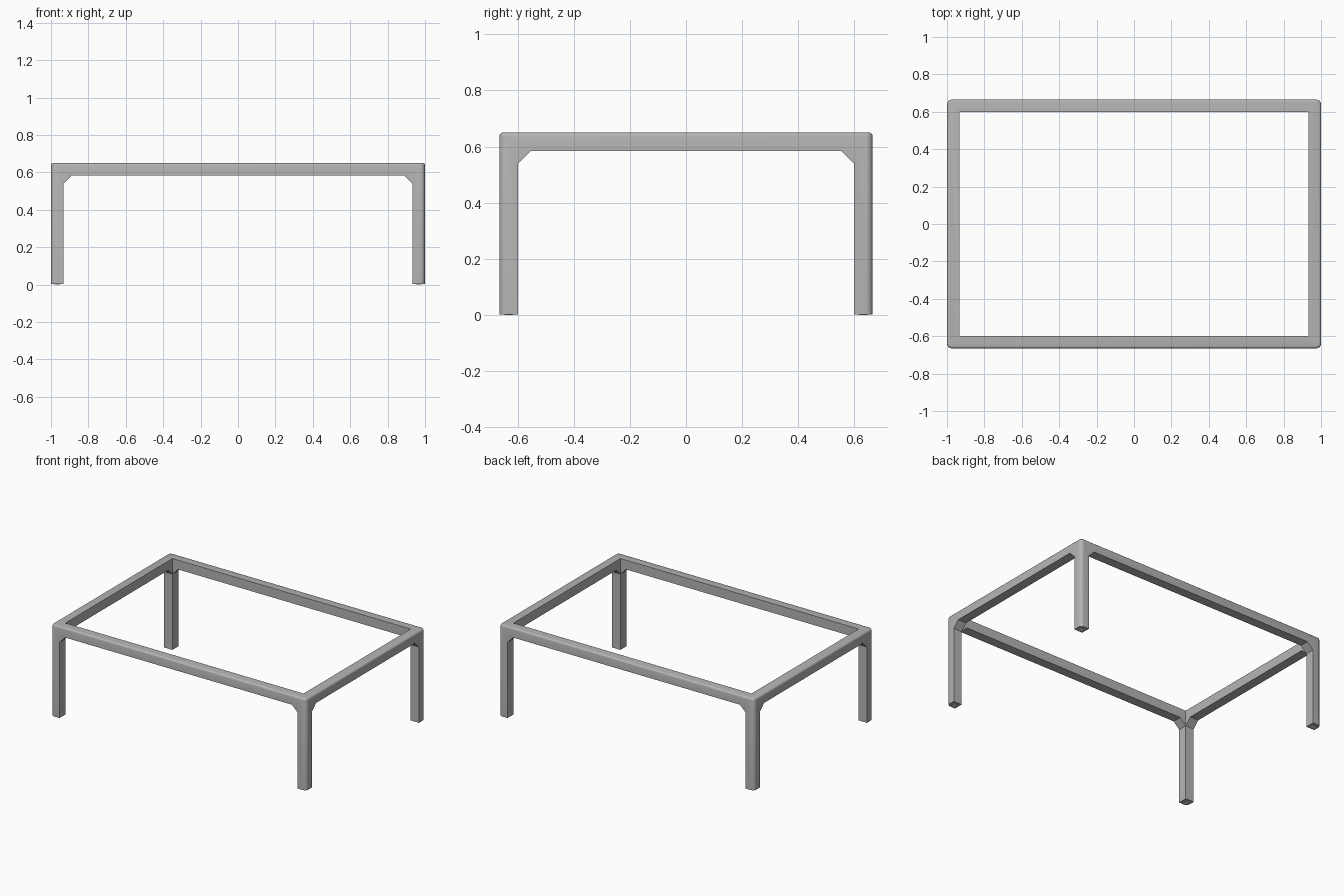
import bpy, bmesh
from mathutils import Vector

cube = bpy.data.objects.get("Cube")
if cube:
    bpy.data.objects.remove(cube, do_unlink=True)

HX, HY, TOP, FOOT = 1.0, 0.665, 0.65, 0.002   # outer half sizes and heights
BAR, GUSSET = 0.066, 0.045                    # bar thickness, corner brace size
IX, IY, UNDER = HX - BAR, HY - BAR, TOP - BAR


def material(name, rgb):
    mat = bpy.data.materials.new(name)
    mat.use_nodes = True
    mat.diffuse_color = (*rgb, 1)
    mat.node_tree.nodes["Principled BSDF"].inputs["Base Color"].default_value = (*rgb, 1)
    return mat


def make_object(name, bm, mat=None):
    bmesh.ops.recalc_face_normals(bm, faces=bm.faces)
    mesh = bpy.data.meshes.new(name)
    bm.to_mesh(mesh)
    bm.free()
    obj = bpy.data.objects.new(name, mesh)
    bpy.context.collection.objects.link(obj)
    if mat:
        mesh.materials.append(mat)
    return obj


def box(low, high):
    bm = bmesh.new()
    bmesh.ops.create_cube(bm, size=1)
    low, high = Vector(low), Vector(high)
    for v in bm.verts:
        v.co = (low + high) / 2 + v.co * (high - low)
    return bm


def arch(half, along_x):
    """Prism of the opening between two legs, with chamfered upper corners."""
    side = [(half, -1), (half, UNDER - GUSSET), (half - GUSSET, UNDER)]
    outline = side + [(-a, z) for a, z in reversed(side)]
    bm = bmesh.new()
    verts = [bm.verts.new((-2, a, z) if along_x else (a, -2, z)) for a, z in outline]
    face = bm.faces.new(verts)
    new = bmesh.ops.extrude_face_region(bm, geom=[face])["geom"]
    bmesh.ops.translate(bm, vec=(4, 0, 0) if along_x else (0, 4, 0),
                        verts=[g for g in new if isinstance(g, bmesh.types.BMVert)])
    return bm


grey = material("grey metal", (0.46, 0.46, 0.46))
white = material("white pad", (0.9, 0.9, 0.9))

# Solid block with rounded upright corners and a softened top rim
bm = box((-HX, -HY, FOOT), (HX, HY, TOP))
upright = [e for e in bm.edges if abs(e.verts[0].co.z - e.verts[1].co.z) > 0.1]
bmesh.ops.bevel(bm, geom=upright, offset=0.025, segments=5, profile=0.5, affect='EDGES')
rim = [e for e in bm.edges if all(v.co.z > TOP - 0.001 for v in e.verts)]
bmesh.ops.bevel(bm, geom=rim, offset=0.012, segments=3, profile=0.5, affect='EDGES')
frame = make_object("table_frame", bm, grey)

# Cut the top opening and the arches between the legs
cutters = [
    make_object("top_opening_cutter", box((-IX, -IY, -1), (IX, IY, 2))),
    make_object("front_arch_cutter", arch(IX, False)),
    make_object("side_arch_cutter", arch(IY, True)),
]
bpy.ops.object.select_all(action='DESELECT')
frame.select_set(True)
bpy.context.view_layer.objects.active = frame
for cutter in cutters:
    mod = frame.modifiers.new(cutter.name, 'BOOLEAN')
    mod.operation = 'DIFFERENCE'
    mod.solver = 'EXACT'
    mod.object = cutter
    bpy.ops.object.modifier_apply(modifier=mod.name)
for cutter in cutters:
    bpy.data.objects.remove(cutter, do_unlink=True)
bpy.ops.object.shade_smooth_by_angle(angle=0.6)

# Small pads under the legs
for side, sx in (("left", 1), ("right", -1)):
    for end, sy in (("front", -1), ("back", 1)):
        cx, cy, r = sx * (HX - BAR / 2), sy * (HY - BAR / 2), 0.015
        make_object(f"{end}_{side}_foot_pad",
                    box((cx - r, cy - r, 0), (cx + r, cy + r, 0.006)), white)
